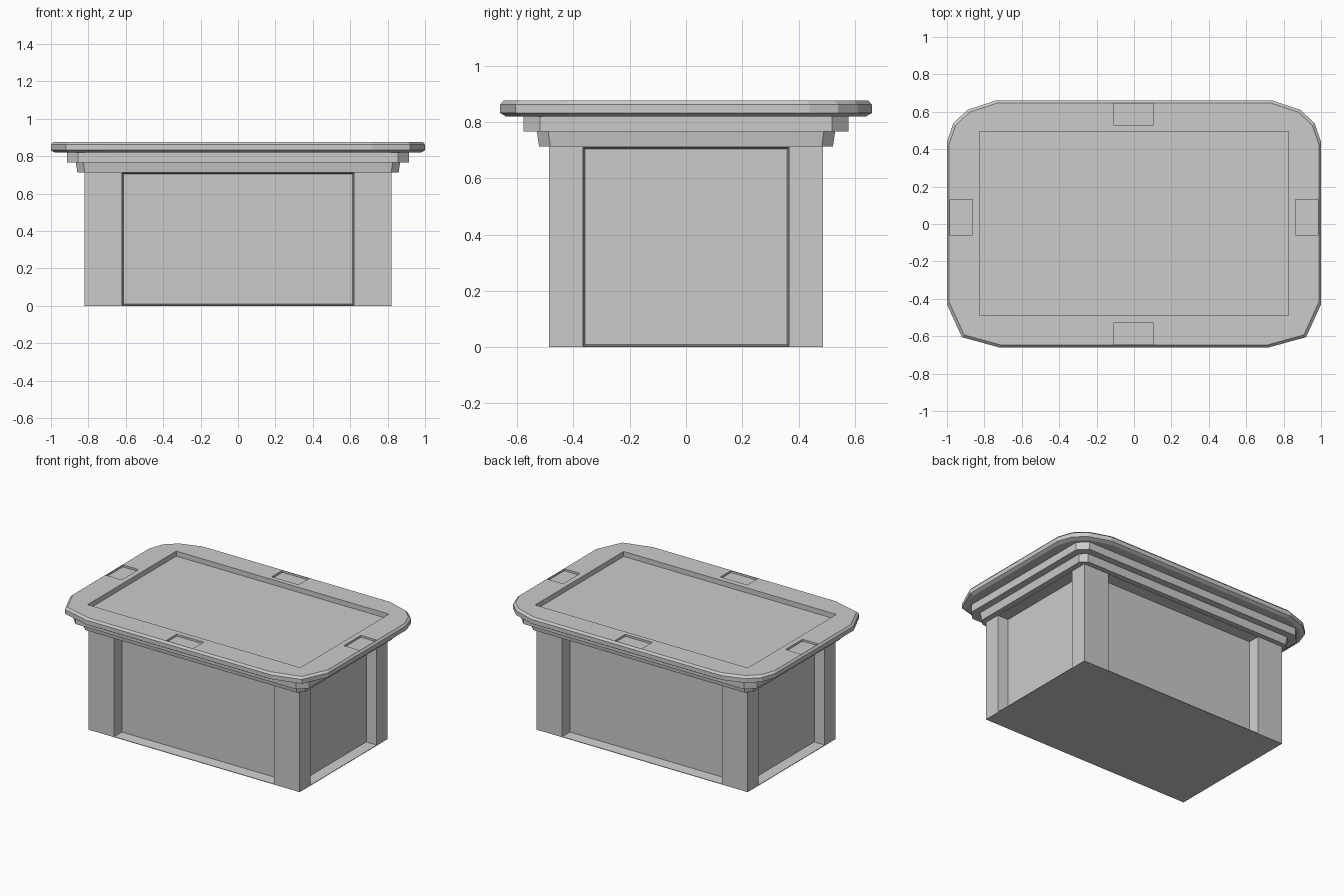
import bpy, bmesh, math

if "Cube" in bpy.data.objects:
    bpy.data.objects.remove(bpy.data.objects["Cube"])


def finish(name, bm):
    bmesh.ops.remove_doubles(bm, verts=bm.verts, dist=1e-5)
    bmesh.ops.recalc_face_normals(bm, faces=bm.faces)
    me = bpy.data.meshes.new(name)
    bm.to_mesh(me)
    bm.free()
    ob = bpy.data.objects.new(name, me)
    bpy.context.collection.objects.link(ob)
    return ob


def loft(name, outline, levels):
    """Stack an outline at several (height, inset) levels and cap both ends."""
    bm = bmesh.new()
    rings = [[bm.verts.new((x - math.copysign(i, x), y - math.copysign(i, y), z))
              for x, y in outline] for z, i in levels]
    n = len(outline)
    for a, b in zip(rings, rings[1:]):
        for k in range(n):
            bm.faces.new((a[k], a[(k + 1) % n], b[(k + 1) % n], b[k]))
    bm.faces.new(rings[0][::-1])
    bm.faces.new(rings[-1])
    return finish(name, bm)


def mirror_outline(front, back):
    """Right-hand corner points, front to back, mirrored to the left."""
    right = front + back
    return right + [(-x, y) for x, y in reversed(right)]


def chamfered(w, d, c):
    return mirror_outline([(w - c, -d), (w, -d + c)], [(w, d - c), (w - c, d)])


# body: box with a recessed, slightly tapered panel on each side
W, D, H, DEPTH, T = 0.82, 0.487, 0.715, 0.075, 0.008
bm = bmesh.new()


def rect(half, z0, z1, dist, along_x, sign):
    pts = [(-half, z0), (half, z0), (half, z1), (-half, z1)]
    return [bm.verts.new((u, sign * dist, z) if along_x else (sign * dist, u, z))
            for u, z in pts]


for along_x, half, opening, dist in ((True, W, 0.62, D), (False, D, 0.366, W)):
    for sign in (-1, 1):
        rings = [rect(half, 0, H, dist, along_x, sign),
                 rect(opening, 0.004, 0.71, dist, along_x, sign),
                 rect(opening - T, 0.01, 0.704, dist - DEPTH, along_x, sign)]
        for a, b in zip(rings, rings[1:]):
            for k in range(4):
                bm.faces.new((a[k], a[(k + 1) % 4], b[(k + 1) % 4], b[k]))
        bm.faces.new(rings[-1])
for z in (0, H):
    bm.faces.new([bm.verts.new((x, y, z)) for x, y in
                  ((-W, -D), (W, -D), (W, D), (-W, D))])
finish("body", bm)

# stepped moulding under the top
loft("lower_moulding", chamfered(0.867, 0.53, 0.04), [(0.712, 0.008), (0.768, 0)])
loft("upper_moulding", chamfered(0.915, 0.578, 0.06), [(0.766, 0), (0.825, 0)])

# top slab with faceted corners and bevelled rim
outline = mirror_outline(
    [(0.72, -0.66), (0.92, -0.605), (1.0, -0.43)],
    [(1.0, 0.44), (0.965, 0.54), (0.89, 0.61), (0.74, 0.66)])
TOP = 0.876
slab = loft("top_slab", outline,
            [(0.82, 0.02), (0.832, 0), (0.862, 0), (TOP, 0.012)])


# shallow tray and four edge pockets cut into the slab
def cut(x0, x1, y0, y1, depth):
    bpy.ops.mesh.primitive_cube_add(
        size=1, location=((x0 + x1) / 2, (y0 + y1) / 2, TOP))
    cutter = bpy.context.object
    cutter.name = "pocket_cutter"
    cutter.scale = (x1 - x0, y1 - y0, depth * 2)
    cutter.hide_render = True
    bpy.context.view_layer.objects.active = slab
    mod = slab.modifiers.new("pocket", 'BOOLEAN')
    mod.operation = 'DIFFERENCE'
    mod.solver = 'EXACT'
    mod.object = cutter
    bpy.context.view_layer.update()
    bpy.ops.object.modifier_apply(modifier=mod.name)
    bpy.data.objects.remove(cutter)


cut(-0.825, 0.825, -0.488, 0.494, 0.035)
for s in (-1, 1):
    ys = sorted((s * 0.527, s * 0.645))
    xs = sorted((s * 0.863, s * 0.985))
    cut(-0.107, 0.102, *ys, 0.014)
    cut(*xs, -0.058, 0.13, 0.014)
